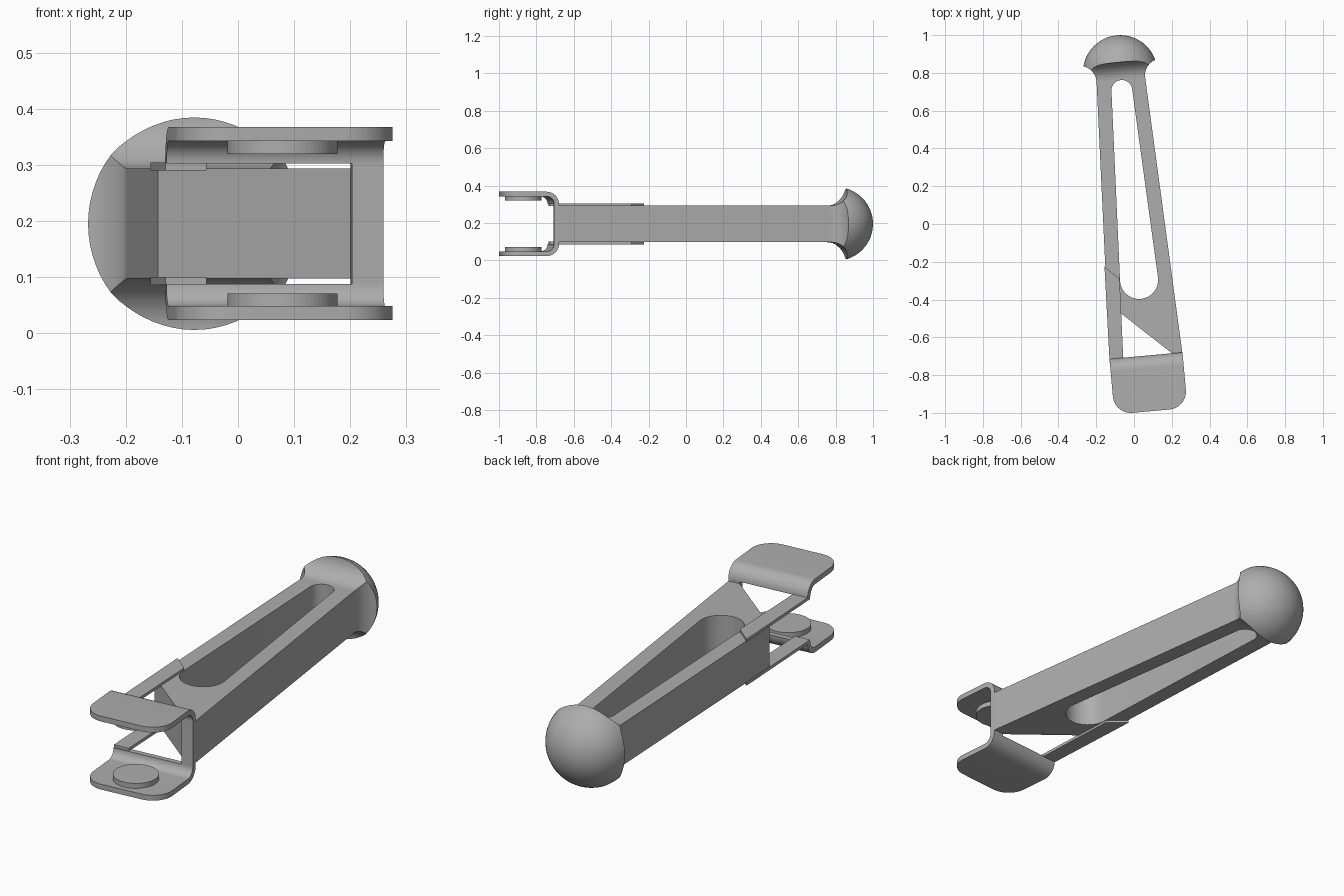
import bpy, bmesh, math
from mathutils import Matrix, Vector

if "Cube" in bpy.data.objects:
    bpy.data.objects.remove(bpy.data.objects["Cube"], do_unlink=True)

MID = 0.195                                   # mid height of the whole clip
TILT = Matrix.Rotation(math.radians(5.2), 4, 'Z')
FLIP = Matrix.Translation((0, 0, 2 * MID)) @ Matrix.Scale(-1, 4, (0, 0, 1))

grey = bpy.data.materials.new("plain grey")
grey.use_nodes = True
grey.diffuse_color = (0.42, 0.42, 0.42, 1)
grey.node_tree.nodes["Principled BSDF"].inputs["Base Color"].default_value = (0.42, 0.42, 0.42, 1)


def arc(cx, cy, r, a0, a1, n):
    angles = [math.radians(a0 + (a1 - a0) * i / n) for i in range(n + 1)]
    return [(cx + r * math.cos(a), cy + r * math.sin(a)) for a in angles]


def loft(rings):
    """Skin a list of equal rings and cap both ends."""
    bm = bmesh.new()
    loops = [[bm.verts.new(p) for p in ring] for ring in rings]
    n = len(loops[0])
    for a, b in zip(loops, loops[1:]):
        for i in range(n):
            j = (i + 1) % n
            bm.faces.new((a[i], a[j], b[j], b[i]))
    bm.faces.new(loops[0])
    bm.faces.new(loops[-1])
    return bm


def slab(points, z0, z1):
    return loft([[(x, y, z) for x, y in points] for z in (z0, z1)])


def make(name, bm, flip=False):
    if flip:
        bm.transform(FLIP)
    bm.transform(TILT)
    bmesh.ops.recalc_face_normals(bm, faces=bm.faces)
    mesh = bpy.data.meshes.new(name)
    bm.to_mesh(mesh)
    bm.free()
    mesh.materials.append(grey)
    obj = bpy.data.objects.new(name, mesh)
    bpy.context.collection.objects.link(obj)
    return obj


def smooth(obj):
    bpy.ops.object.select_all(action='DESELECT')
    obj.select_set(True)
    bpy.context.view_layer.objects.active = obj
    bpy.ops.object.shade_smooth_by_angle(angle=math.radians(30))


def combine(obj, cutter, operation):
    mod = obj.modifiers.new("cut", 'BOOLEAN')
    mod.operation, mod.object, mod.solver = operation, cutter, 'EXACT'
    graph = bpy.context.evaluated_depsgraph_get()
    mesh = bpy.data.meshes.new_from_object(obj.evaluated_get(graph))
    obj.modifiers.clear()
    obj.data = mesh
    bpy.data.objects.remove(cutter, do_unlink=True)


# Tapered body with a rounded slot through it
half_height = 0.098
body = make("tapered_body", slab(
    [(-0.129, 0.77), (0.129, 0.77), (0.193, -0.70), (0.138, -0.70), (-0.18, -0.40)],
    MID - half_height, MID + half_height))
slot = arc(0, 0.71, 0.055, 0, 180, 24) + arc(0, -0.297, 0.101, 180, 360, 24)
combine(body, make("slot_cutter", slab(slot, 0, 0.4)), 'DIFFERENCE')
smooth(body)

# Domed head: a flaring square neck trimmed by a ball
steps, flare = 14, 0.09
sections = []
for i in range(steps + 1):
    a = math.pi / 2 * i / steps
    sections.append((0.77 + flare * math.sin(a), flare * (1 - math.cos(a))))
sections += [(0.861, 0.15), (1.1, 0.15)]
corners = [(-1, -1), (1, -1), (1, 1), (-1, 1)]
head = make("domed_head", loft(
    [[(sx * (0.129 + d), y, MID + sz * (half_height + d)) for sx, sz in corners]
     for y, d in sections]))
ball = bmesh.new()
bmesh.ops.create_uvsphere(
    ball, u_segments=64, v_segments=32, radius=0.197,
    matrix=Matrix.Translation((0, 0.806, MID)) @ Matrix.Rotation(math.pi / 2, 4, 'X'))
combine(head, make("ball_cutter", ball), 'INTERSECT')
smooth(head)

# Upper and lower jaws, each a bent plate with a button and a thin side strip
for side, flip in (("upper", False), ("lower", True)):
    profile = ([(-0.995, 0.342)] + arc(-0.765, 0.302, 0.04, 90, 0, 10)
               + arc(-0.765, 0.302, 0.065, 0, 90, 10) + [(-0.995, 0.367)])
    plate = loft([[(x, y, z) for y, z in profile] for x in (-0.194, 0.194)])
    tips = [e for e in plate.edges
            if all(v.co.y < -0.99 for v in e.verts)
            and abs(e.verts[0].co.x - e.verts[1].co.x) < 0.001]
    bmesh.ops.bevel(plate, geom=tips, offset=0.095, segments=10,
                    profile=0.5, affect='EDGES')
    smooth(make(side + "_jaw_plate", plate, flip))

    button = slab(arc(0, -0.873, 0.098, 0, 352.5, 47), 0.319, 0.343)
    smooth(make(side + "_button", button, flip))

    strip = [(-0.176, -0.21), (-0.102, -0.282), (-0.122, -0.72), (-0.195, -0.72)]
    make(side + "_side_strip", slab(strip, 0.29, 0.304), flip)

# Upright post joining the two jaws at the corner of the body
make("corner_post", slab(
    [(0.138, -0.725), (0.194, -0.725), (0.194, -0.70), (0.138, -0.70)],
    2 * MID - 0.303, 0.303))
